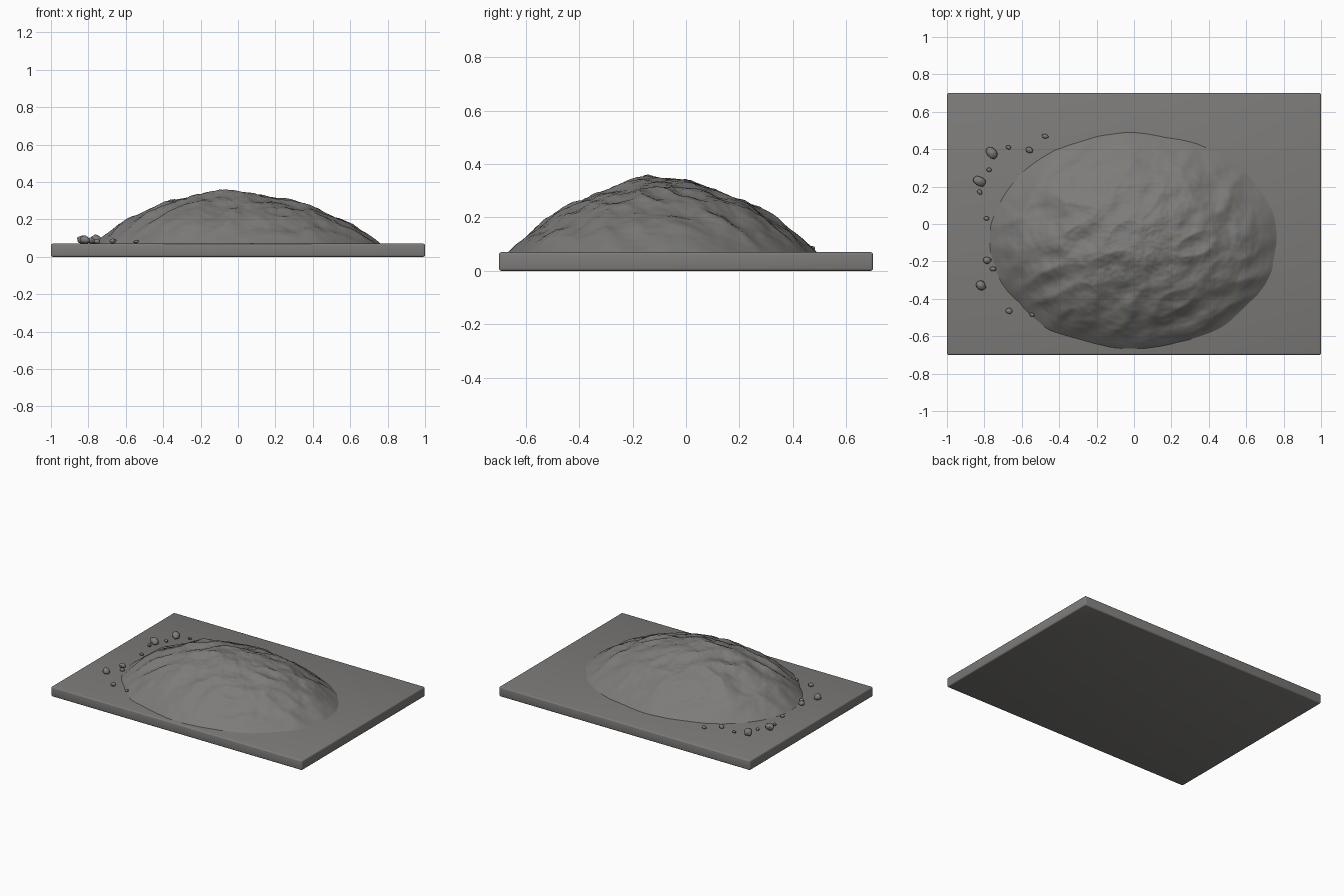
import bpy, bmesh, math, random
from mathutils import Vector, noise

if "Cube" in bpy.data.objects:
    bpy.data.objects.remove(bpy.data.objects["Cube"])

random.seed(7)
TOP = 0.07

stone = bpy.data.materials.new("warm grey stone")
stone.diffuse_color = (0.205, 0.20, 0.192, 1)
stone.use_nodes = True
stone.node_tree.nodes["Principled BSDF"].inputs["Base Color"].default_value = stone.diffuse_color


def finish(name, bm, smooth=None):
    bmesh.ops.recalc_face_normals(bm, faces=bm.faces)
    me = bpy.data.meshes.new(name)
    bm.to_mesh(me)
    bm.free()
    ob = bpy.data.objects.new(name, me)
    bpy.context.collection.objects.link(ob)
    me.materials.append(stone)
    if smooth is not None:
        bpy.ops.object.select_all(action='DESELECT')
        ob.select_set(True)
        bpy.context.view_layer.objects.active = ob
        bpy.ops.object.shade_smooth_by_angle(angle=math.radians(smooth))
    return ob


# Base slab with softly worn edges
bm = bmesh.new()
bmesh.ops.create_cube(bm, size=1)
for v in bm.verts:
    v.co = Vector((v.co.x * 2, v.co.y * 1.4, (v.co.z + 0.5) * TOP))
bmesh.ops.bevel(bm, geom=bm.edges[:], offset=0.009, segments=3,
                profile=0.5, affect='EDGES')
finish("base_slab", bm, 40)


# Rocky mound: a domed disc roughened by ridged and fractal noise
def mound_point(r, a):
    c, s = math.cos(a), math.sin(a)
    wobble = 1 + 0.035 * noise.noise(Vector((c * 2.2, s * 2.2, 4)))
    x = r * c * 0.765 * wobble
    y = -0.09 + r * s * 0.575 * wobble
    left = max(0.0, -c)
    h = 0.262 * (1 - r ** (2.0 + 0.5 * left))
    mask = max(0.0, min(1.0, (1.04 - r) / 0.2))
    u, w = x * 0.85 + y * 0.5, y * 0.85 - x * 0.5      # streaks run diagonally
    ridge = 0.28 - abs(noise.noise(Vector((u * 4, w * 8, 1.3))))
    rough = noise.fractal(Vector((x * 9, y * 9, 2.7)), 0.9, 2.1, 4)
    peak = 0.016 * math.exp(-((x + 0.05) ** 2 + (y + 0.13) ** 2) / 0.012)
    return Vector((x, y, TOP + h + peak + mask * (0.034 * ridge + 0.011 * rough)))


RINGS, SEGS = 90, 220
bm = bmesh.new()
centre = bm.verts.new(mound_point(0, 0))
prev = None
for i in range(1, RINGS + 1):
    r = 1.05 * i / RINGS
    ring = [bm.verts.new(mound_point(r, 2 * math.pi * j / SEGS)) for j in range(SEGS)]
    for j in range(SEGS):
        k = (j + 1) % SEGS
        if prev:
            bm.faces.new((prev[j], ring[j], ring[k], prev[k]))
        else:
            bm.faces.new((centre, ring[j], ring[k]))
    prev = ring
finish("rocky_mound", bm, 60)

# Loose rocks scattered along the left foot: x, y, radius
ROCKS = [(-0.76, 0.38, 0.042), (-0.67, 0.41, 0.015), (-0.56, 0.395, 0.023),
         (-0.475, 0.47, 0.018), (-0.775, 0.29, 0.015), (-0.825, 0.23, 0.036),
         (-0.825, 0.17, 0.018), (-0.79, 0.03, 0.016), (-0.785, -0.195, 0.025),
         (-0.755, -0.24, 0.02), (-0.82, -0.33, 0.035), (-0.67, -0.465, 0.022),
         (-0.545, -0.485, 0.014)]
for n, (x, y, r) in enumerate(ROCKS):
    bm = bmesh.new()
    bmesh.ops.create_icosphere(bm, subdivisions=1, radius=r)
    turn = random.uniform(-0.9, 0.1)
    for v in bm.verts:
        p = v.co * random.uniform(0.8, 1.15)
        p = Vector((p.x * 1.1, p.y * 0.85, p.z * 0.75))
        v.co = Vector((x + p.x * math.cos(turn) - p.y * math.sin(turn),
                       y + p.x * math.sin(turn) + p.y * math.cos(turn),
                       TOP + 0.006 + r * 0.4 + p.z))
    bmesh.ops.bevel(bm, geom=bm.edges[:], offset=r * 0.1, segments=1, affect='EDGES')
    finish(f"loose_rock_{n + 1}", bm, 35)
